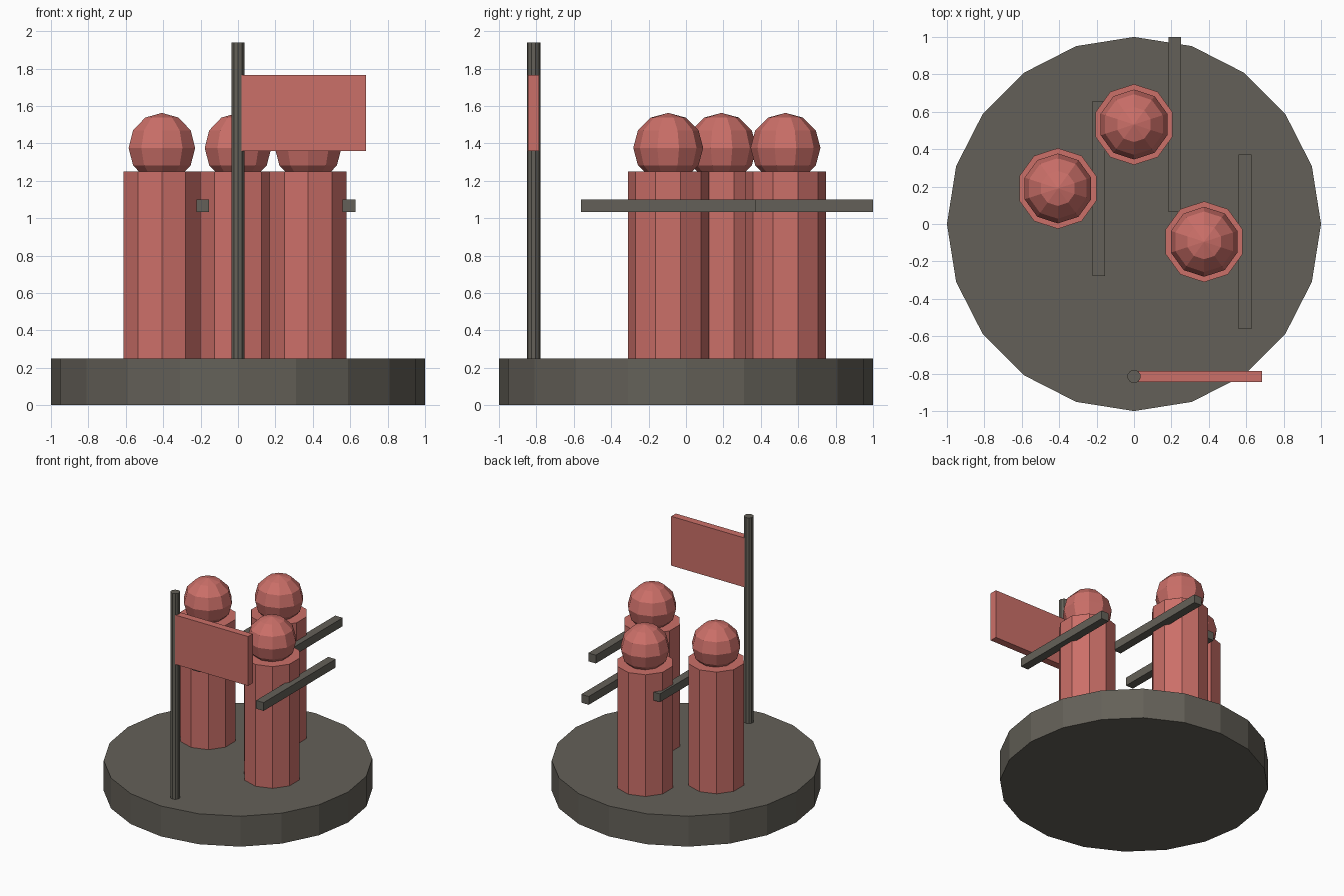
import bpy

if "Cube" in bpy.data.objects:
    bpy.data.objects.remove(bpy.data.objects["Cube"])


def material(name, color):
    m = bpy.data.materials.new(name)
    m.diffuse_color = (*color, 1)
    m.use_nodes = True
    m.node_tree.nodes["Principled BSDF"].inputs["Base Color"].default_value = m.diffuse_color
    return m


RED = material("red", (0.60, 0.16, 0.14))
GREY = material("dark_grey", (0.127, 0.118, 0.098))


def finish(name, mat):
    ob = bpy.context.object
    ob.name = name
    ob.data.materials.append(mat)
    return ob


def cylinder(name, sides, r, x, y, z0, z1, mat):
    bpy.ops.mesh.primitive_cylinder_add(
        vertices=sides, radius=r, depth=z1 - z0, location=(x, y, (z0 + z1) / 2))
    return finish(name, mat)


def box(name, center, size, mat):
    bpy.ops.mesh.primitive_cube_add(size=1, location=center)
    ob = finish(name, mat)
    for v in ob.data.vertices:
        v.co = [c * s for c, s in zip(v.co, size)]
    return ob


# Round base
cylinder("base", 20, 1.0, 0, 0, 0, 0.25, GREY)

# Three figures, each with a body, head and a staff held at its side
for i, (x, y) in enumerate([(0, 0.532), (-0.407, 0.19), (0.375, -0.095)], 1):
    cylinder(f"body_{i}", 10, 0.216, x, y, 0.25, 1.25, RED)
    bpy.ops.mesh.primitive_uv_sphere_add(
        segments=10, ring_count=6, radius=0.187, location=(x, y, 1.376))
    finish(f"head_{i}", RED)
    box(f"staff_{i}", (x + 0.218, y, 1.066), (0.068, 0.935, 0.068), GREY)

# Flag on its pole at the front
cylinder("flag_pole", 10, 0.036, 0, -0.815, 0.25, 1.94, GREY)
box("flag", (0.342, -0.815, 1.563), (0.684, 0.06, 0.405), RED)
